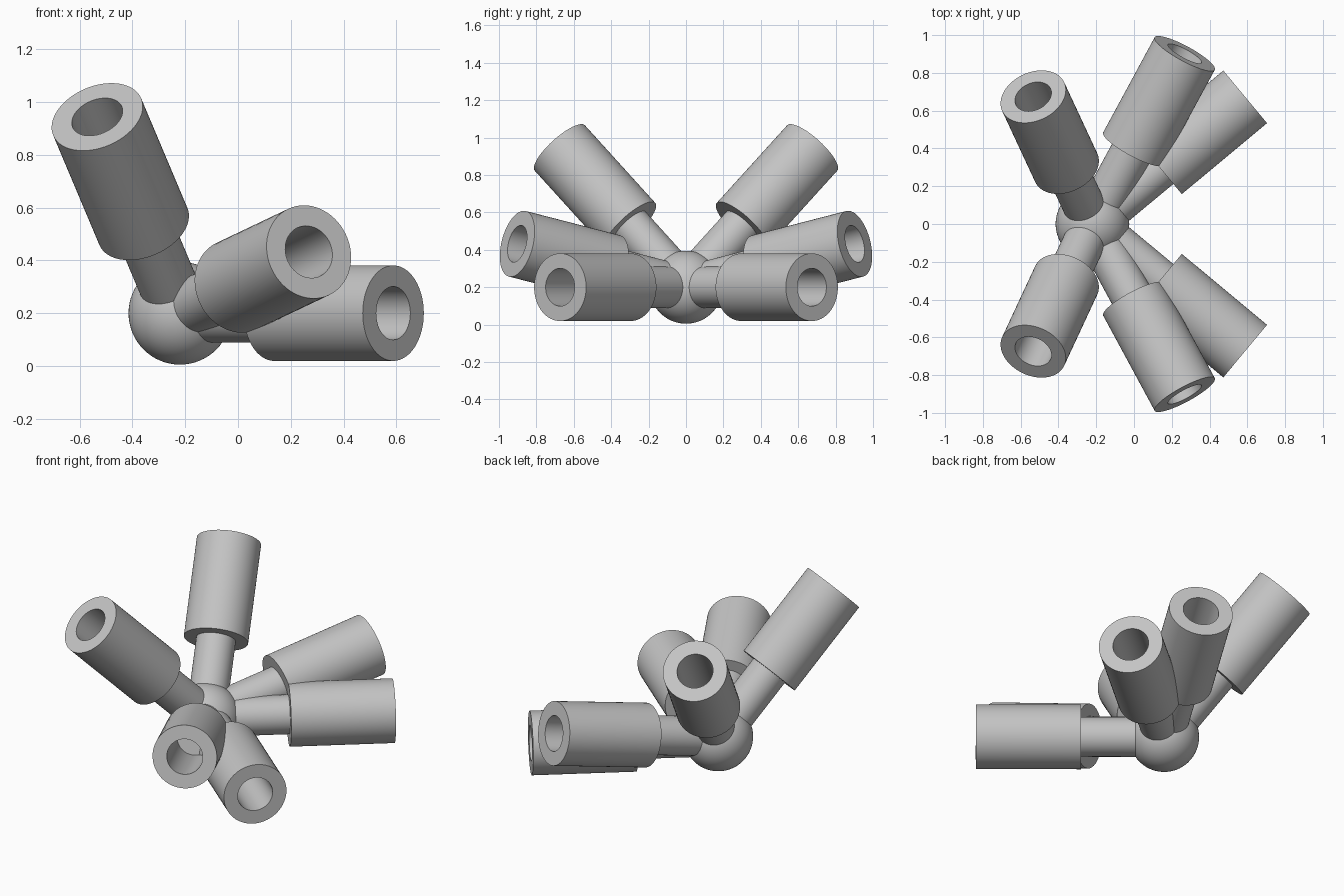
import bpy, bmesh, math
from mathutils import Vector, Matrix

old = bpy.data.objects.get("Cube")
if old:
    bpy.data.objects.remove(old, do_unlink=True)

grey = bpy.data.materials.new("plain grey")
grey.use_nodes = True
colour = (0.55, 0.55, 0.55, 1)
grey.diffuse_color = colour
grey.node_tree.nodes["Principled BSDF"].inputs["Base Color"].default_value = colour

HUB = Vector((-0.22, 0, 0.2))
HUB_RADIUS = 0.195
REACH = 1.052
SLEEVE_START = 0.465
SLEEVE_RADIUS = 0.181
BORE_RADIUS = 0.101
BORE_FLOOR = 0.54
ROD_RADIUS = 0.111


def finish(name, bm):
    """Turn a bmesh into a smooth shaded object with crisp rims."""
    bmesh.ops.remove_doubles(bm, verts=bm.verts, dist=1e-5)
    bmesh.ops.recalc_face_normals(bm, faces=bm.faces)
    mesh = bpy.data.meshes.new(name)
    bm.to_mesh(mesh)
    bm.free()
    mesh.materials.append(grey)
    obj = bpy.data.objects.new(name, mesh)
    bpy.context.collection.objects.link(obj)
    bpy.ops.object.select_all(action="DESELECT")
    obj.select_set(True)
    bpy.context.view_layer.objects.active = obj
    bpy.ops.object.shade_smooth_by_angle(angle=math.radians(35))
    return obj


def lathe(name, profile, direction):
    """Spin (radius, distance) points and aim the result out of the hub."""
    bm = bmesh.new()
    verts = [bm.verts.new((r, 0, d)) for r, d in profile]
    edges = [bm.edges.new(pair) for pair in zip(verts, verts[1:])]
    bmesh.ops.spin(bm, geom=verts + edges, cent=(0, 0, 0), axis=(0, 0, 1),
                   angle=math.tau, steps=64, use_merge=True)
    obj = finish(name, bm)
    aim = direction.to_track_quat("Z", "Y").to_matrix().to_4x4()
    obj.matrix_world = Matrix.Translation(HUB) @ aim


# Central ball
ball = bmesh.new()
bmesh.ops.create_uvsphere(ball, u_segments=64, v_segments=32, radius=HUB_RADIUS)
finish("hub_ball", ball).location = HUB

# Thin rod and hollow sleeve, shared by every arm
rod = [(0, 0), (ROD_RADIUS, 0), (ROD_RADIUS, SLEEVE_START + 0.02),
       (0, SLEEVE_START + 0.02)]
sleeve = [(0, SLEEVE_START), (SLEEVE_RADIUS, SLEEVE_START),
          (SLEEVE_RADIUS, REACH), (BORE_RADIUS, REACH),
          (BORE_RADIUS, BORE_FLOOR), (0, BORE_FLOOR)]

# Three arms on each side, mirrored front to back
arms = {
    "level": (0.805, 0.67, 0),
    "middle": (0.49, 0.905, 0.233),
    "raised": (-0.315, 0.677, 0.747),
}
for arm, (x, y, z) in arms.items():
    for side, sign in (("front", -1), ("back", 1)):
        heading = Vector((x, sign * y, z)).normalized()
        lathe(f"{side}_{arm}_rod", rod, heading)
        lathe(f"{side}_{arm}_sleeve", sleeve, heading)
